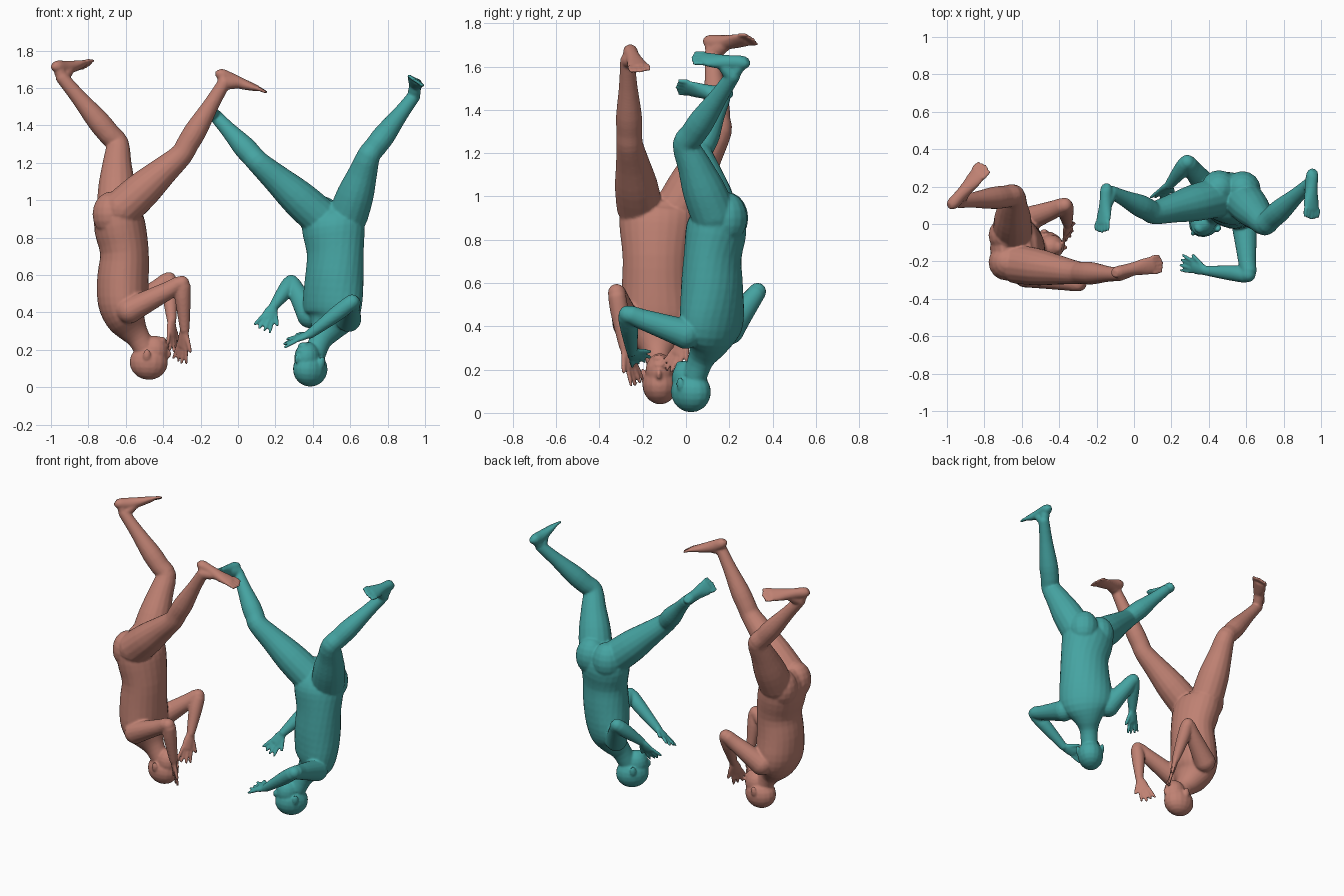
import bpy, bmesh, math
from mathutils import Vector as V, Matrix

if "Cube" in bpy.data.objects:
    bpy.data.objects.remove(bpy.data.objects["Cube"])


def tube(bm, secs, n=16, sub=3):
    """Closed loft through sections (centre, half width, half depth, side vector)."""
    rows = [(*c, a, b, *V(s).normalized()) for c, a, b, s in secs]
    pts = []
    for i in range(len(rows) - 1):
        p0, p1, p2 = rows[max(i - 1, 0)], rows[i], rows[i + 1]
        p3 = rows[min(i + 2, len(rows) - 1)]
        for k in range(sub):
            t = k / sub
            pts.append([0.5 * (2 * b + (c - a) * t + (2 * a - 5 * b + 4 * c - d) * t * t
                        + (3 * b - a - 3 * c + d) * t ** 3) for a, b, c, d in zip(p0, p1, p2, p3)])
    pts.append(rows[-1])
    rings = []
    for i, p in enumerate(pts):
        tan = (V(pts[min(i + 1, len(pts) - 1)][:3]) - V(pts[max(i - 1, 0)][:3])).normalized()
        s = V(p[5:8])
        s = (s - tan * s.dot(tan)).normalized()
        d = tan.cross(s)
        rings.append([bm.verts.new(V(p[:3]) + s * p[3] * math.cos(2 * math.pi * k / n)
                      + d * p[4] * math.sin(2 * math.pi * k / n)) for k in range(n)])
    for r, q in zip(rings, rings[1:]):
        for k in range(n):
            bm.faces.new((r[k], r[(k + 1) % n], q[(k + 1) % n], q[k]))
    bm.faces.new(rings[0][::-1])
    bm.faces.new(rings[-1])


def ball(bm, c, radii, axes=((1, 0, 0), (0, 1, 0), (0, 0, 1))):
    m = Matrix([V(a) * r for a, r in zip(axes, radii)]).transposed().to_4x4()
    m.translation = V(c)
    bmesh.ops.create_uvsphere(bm, u_segments=16, v_segments=10, radius=1, matrix=m)


def limb(bm, a, b, c, upper, lower):
    """Two-bone limb; upper and lower hold (fraction, radius) pairs."""
    a, b, c = V(a), V(b), V(c)
    side = (b - a).cross(c - b)
    secs = [(a.lerp(b, t), r, r, side) for t, r in upper]
    secs += [(b.lerp(c, t), r, r, side) for t, r in lower]
    tube(bm, secs)
    for p, r in ((a, upper[0][1]), (b, upper[-1][1]), (c, lower[-1][1])):
        ball(bm, p, (r, r, r))


def digit(bm, a, b, r, side):
    a, b = V(a), V(b)
    tube(bm, [(a, r, r, side), (a.lerp(b, .55), r, r, side), (b, r * .85, r * .85, side)], 8, 2)
    ball(bm, b, (r * .85,) * 3)


def leg(bm, hip, knee, ankle, heel, toe):
    limb(bm, hip, knee, ankle, [(0, .106), (.35, .099), (.7, .078), (1, .062)],
         [(.15, .06), (.35, .06), (.7, .043), (1, .035)])
    knee, ankle, heel, toe = V(knee), V(ankle), V(heel), V(toe)
    length = (toe - heel).length
    f = (toe - heel).normalized()
    sole = ankle - knee
    sole = (sole - f * sole.dot(f)).normalized()
    w = f.cross(sole)
    secs = []
    for t, a, h in ((.02, .02, .02), (.1, .033, .033), (.3, .033, .036),
                    (.5, .038, .031), (.7, .047, .022), (.84, .045, .015)):
        secs.append((heel + f * t * length - sole * h, a, h, w))
    tube(bm, secs)
    # heel and instep
    mid = heel + f * .5 * length - sole * .03
    tube(bm, [(ankle, .034, .036, w), (ankle.lerp(mid, .5), .034, .032, w), (mid, .03, .025, w)])
    digit(bm, ankle, heel + f * .035 - sole * .03, .031, w)
    for i in range(5):
        o = w * (i - 2) * .021
        base = heel + f * .8 * length - sole * .013 + o
        digit(bm, base, base + f * (.2 - .02 * abs(i - 2)) * length, .0105, w)


def arm(bm, shoulder, elbow, wrist, tip, thumb):
    limb(bm, shoulder, elbow, wrist, [(0, .07), (.35, .059), (.75, .048), (1, .041)],
         [(.3, .043), (.7, .034), (1, .026)])
    wrist, tip = V(wrist), V(tip)
    f, length = (tip - wrist).normalized(), (tip - wrist).length
    w = V(thumb)
    w = (w - f * w.dot(f)).normalized()
    pn = f.cross(w)
    tube(bm, [(wrist, .025, .02, w), (wrist + f * .25 * length, .036, .018, w),
              (wrist + f * .53 * length, .038, .014, w)])
    for i in range(4):
        k = 1.5 - i
        base = wrist + f * .48 * length + w * k * .02
        digit(bm, base, base + f * length * (.5 - .04 * abs(k)) + w * k * .01
              + pn * .006 * (i % 2), .0105, w)
    digit(bm, wrist + f * .15 * length + w * .022,
          wrist + f * .55 * length + w * .062, .012, w)


def head(bm, c, face, up):
    c, f, u = V(c), V(face).normalized(), V(up)
    u = (u - f * u.dot(f)).normalized()
    s = f.cross(u)
    ax = (s, f, u)
    ball(bm, c + u * .025 - f * .004, (.083, .103, .094), ax)        # skull
    ball(bm, c - u * .035 + f * .025, (.066, .072, .084), ax)        # face
    ball(bm, c - u * .095 + f * .06, (.03, .026, .02), ax)           # chin
    ball(bm, c - u * .025 + f * .095, (.013, .02, .026), ax)         # nose
    ball(bm, c - u * .068 + f * .083, (.024, .014, .012), ax)        # lips
    for k in (-1, 1):
        ball(bm, c - u * .015 + s * k * .08 - f * .012, (.012, .02, .032), ax)  # ears


def figure(name, color, torso, buttocks, head_spec, legs, arms):
    bm = bmesh.new()
    tube(bm, [((x, y, z), a, b, (math.cos(math.radians(g)), math.sin(math.radians(g)), 0))
              for x, y, z, a, b, g in torso], 24)
    for c in buttocks:
        ball(bm, c, (.098, .098, .12))
    head(bm, *head_spec)
    for spec in legs:
        leg(bm, *spec)
    for spec in arms:
        arm(bm, *spec)
    bmesh.ops.recalc_face_normals(bm, faces=bm.faces)
    me = bpy.data.meshes.new(name)
    bm.to_mesh(me)
    bm.free()
    ob = bpy.data.objects.new(name, me)
    bpy.context.collection.objects.link(ob)
    # fuse the body parts into one smooth skin
    r = ob.modifiers.new("fuse", 'REMESH')
    r.mode, r.voxel_size, r.use_smooth_shade = 'VOXEL', .007, True
    s = ob.modifiers.new("soften", 'SMOOTH')
    s.factor, s.iterations = .5, 4
    mat = bpy.data.materials.new(name + "_skin")
    mat.diffuse_color = color
    mat.use_nodes = True
    mat.node_tree.nodes["Principled BSDF"].inputs["Base Color"].default_value = mat.diffuse_color
    me.materials.append(mat)


# left figure, upside down and facing +x
figure("left_tumbler", (.52, .22, .17, 1),
       [(-.63, -.12, 1.0, .12, .08, 90), (-.64, -.125, .95, .172, .118, 90),
        (-.632, -.13, .86, .178, .138, 90), (-.607, -.135, .72, .158, .13, 90),
        (-.615, -.135, .58, .162, .138, 90), (-.615, -.13, .45, .172, .134, 90),
        (-.60, -.13, .37, .155, .11, 90), (-.565, -.13, .31, .095, .082, 90),
        (-.53, -.13, .26, .06, .062, 90), (-.49, -.125, .19, .055, .058, 90)],
       [(-.68, -.205, .925), (-.68, -.06, .925)],
       ((-.472, -.12, .158), (1, -.05, -.05), (.1, 0, -1)),
       [((-.62, -.215, .955), (-.305, -.26, 1.24), (-.075, -.27, 1.625), (-.1, -.265, 1.715), (.155, -.21, 1.59)),
        ((-.65, -.035, .955), (-.645, .15, 1.3), (-.94, .12, 1.655), (-1.0, .1, 1.745), (-.80, .315, 1.735))],
       [((-.58, -.27, .41), (-.3, -.32, .555), (-.285, -.285, .31), (-.31, -.22, .13), (.7, -.7, 0)),
        ((-.58, .02, .41), (-.37, .1, .575), (-.355, .0, .36), (-.355, -.08, .19), (.5, .8, 0))])

# right figure, upside down, facing -y with the chest turned towards -x
figure("right_tumbler", (.06, .37, .36, 1),
       [(.50, .14, .975, .11, .07, -12), (.505, .145, .93, .155, .11, -12),
        (.51, .14, .85, .17, .138, -14), (.52, .123, .72, .156, .13, -22),
        (.515, .12, .58, .163, .137, -30), (.505, .12, .45, .174, .13, -38),
        (.50, .115, .37, .16, .112, -40), (.475, .10, .31, .1, .083, -42),
        (.44, .07, .25, .06, .062, -44), (.41, .04, .17, .055, .058, -45)],
       [(.455, .19, .9), (.58, .185, .9)],
       ((.385, .02, .122), (-.7, -.7, .05), (-.1, -.05, -1)),
       [((.435, .14, .91), (.11, .06, 1.2), (-.12, .17, 1.45), (-.17, .215, 1.5), (-.18, -.04, 1.515)),
        ((.59, .125, .92), (.70, .0, 1.24), (.94, .215, 1.555), (.975, .29, 1.645), (.955, .03, 1.65))],
       [((.59, .0, .365), (.61, -.27, .455), (.385, -.25, .285), (.245, -.205, .235), (.2, .8, .4)),
        ((.385, .2, .385), (.285, .33, .56), (.19, .21, .43), (.125, .14, .305), (1, 0, -.4))])
